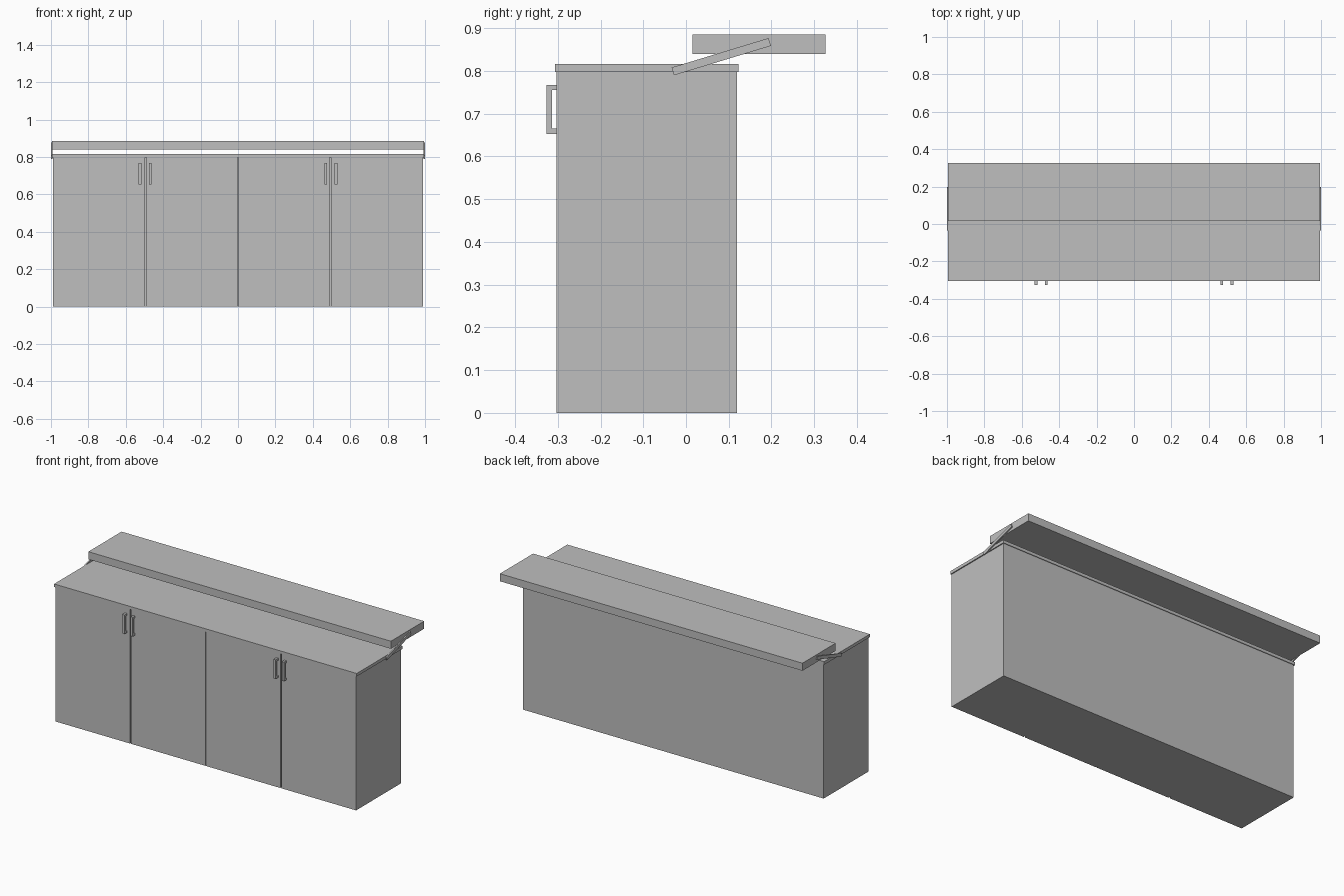
import bpy
import bmesh
from math import radians
from mathutils import Matrix, Vector

cube = bpy.data.objects.get("Cube")
if cube:
    bpy.data.objects.remove(cube, do_unlink=True)

# Single flat grey
grey = bpy.data.materials.new("light_grey")
grey.use_nodes = True
colour = (0.52, 0.52, 0.52, 1)
grey.diffuse_color = colour
grey.node_tree.nodes["Principled BSDF"].inputs["Base Color"].default_value = colour


def boxes(name, spans, tilt=0):
    """One object made of boxes, each given as a pair of opposite corners."""
    bm = bmesh.new()
    for low, high in spans:
        low, high = Vector(low), Vector(high)
        matrix = (Matrix.Translation((low + high) / 2)
                  @ Matrix.Rotation(tilt, 4, 'X')
                  @ Matrix.Diagonal((*(high - low), 1)))
        bmesh.ops.create_cube(bm, size=1, matrix=matrix)
    mesh = bpy.data.meshes.new(name)
    bm.to_mesh(mesh)
    bm.free()
    mesh.materials.append(grey)
    obj = bpy.data.objects.new(name, mesh)
    bpy.context.collection.objects.link(obj)
    return obj


HALF = 0.988        # half width of the cabinet
SEAM = HALF / 2     # where each pair of doors meets
TOP = 0.798         # cabinet height
FRONT = -0.303      # door face
DOOR_BACK = -0.293

# Cabinet body
boxes("cabinet_body", [((-HALF, DOOR_BACK, 0), (HALF, 0.119, TOP))])

# Four doors with narrow gaps
for side, sign in (("left", 1), ("right", -1)):
    for place, inner, outer in (("inner", 0.002, SEAM - 0.004),
                                ("outer", SEAM + 0.004, HALF)):
        x1, x2 = sorted((sign * inner, sign * outer))
        boxes(f"{side}_{place}_door", [((x1, FRONT, 0), (x2, DOOR_BACK, TOP))])

# Handles: a bar on two lugs, either side of each door seam
for side, sign in (("left", 1), ("right", -1)):
    for place, offset in (("inner", -0.027), ("outer", 0.027)):
        x = sign * (SEAM + 0.003 + offset)
        x1, x2 = x - 0.007, x + 0.007
        boxes(f"{side}_{place}_handle", [
            ((x1, -0.327, 0.653), (x2, -0.313, 0.767)),
            ((x1, -0.313, 0.653), (x2, FRONT, 0.665)),
            ((x1, -0.313, 0.755), (x2, FRONT, 0.767)),
        ])

# Worktop and raised shelf behind it
boxes("worktop", [((-0.994, -0.306, TOP), (0.994, 0.123, 0.816))])
boxes("raised_shelf", [((-0.994, 0.015, 0.84), (0.994, 0.327, 0.885))])

# Slanted arms on both ends holding the shelf
for side, x1, x2 in (("left", 0.993, 1), ("right", -1, -0.993)):
    boxes(f"{side}_arm", [((x1, -0.036, 0.824), (x2, 0.201, 0.843))], radians(16.9))
